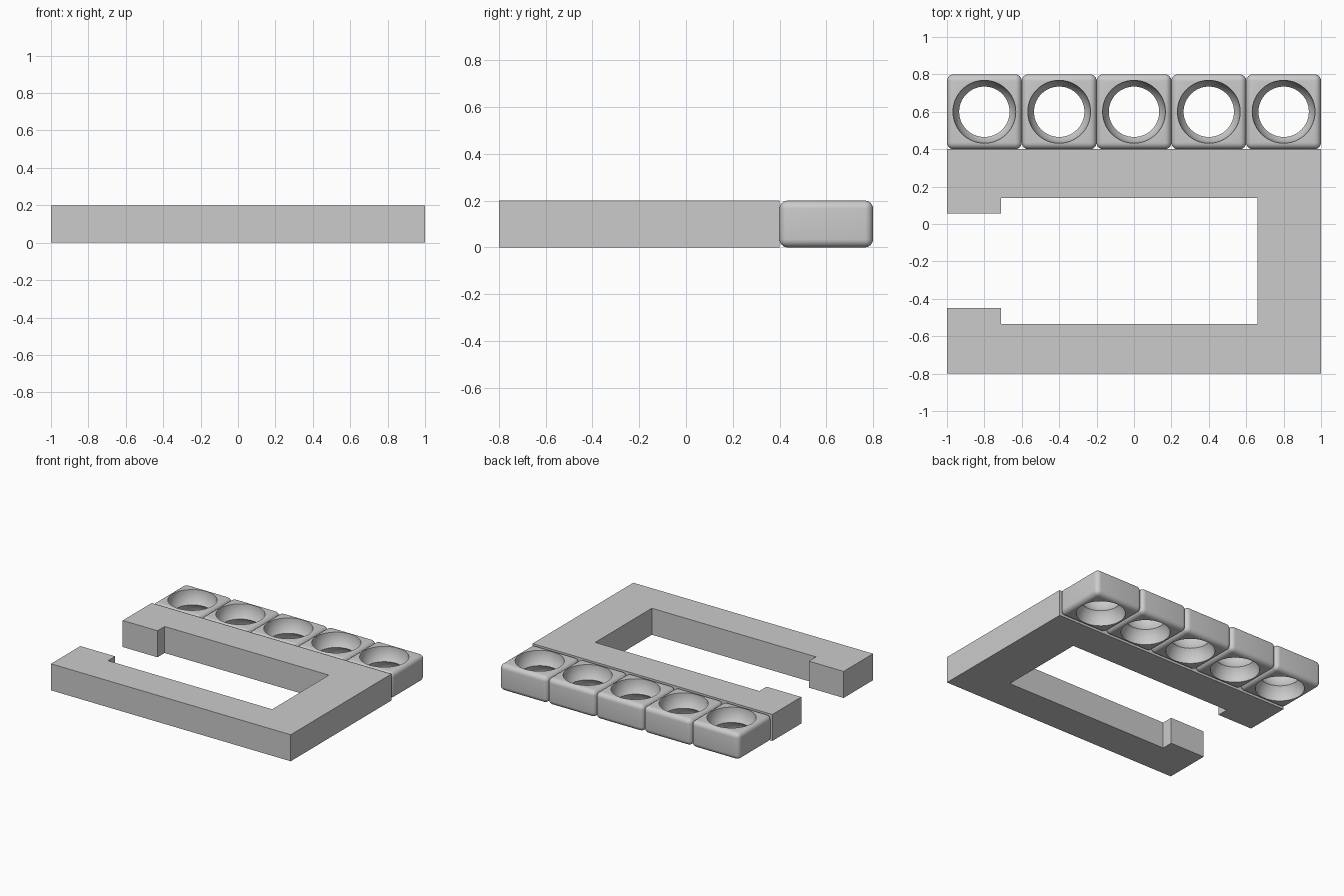
import bpy
import bmesh

old = bpy.data.objects.get("Cube")
if old:
    bpy.data.objects.remove(old, do_unlink=True)

HEIGHT = 0.2

# Single plain grey
grey = bpy.data.materials.new("plain grey")
grey.use_nodes = True
colour = (0.6, 0.6, 0.6, 1)
grey.diffuse_color = colour
grey.node_tree.nodes["Principled BSDF"].inputs["Base Color"].default_value = colour


def add_object(name, bm):
    mesh = bpy.data.meshes.new(name)
    bmesh.ops.recalc_face_normals(bm, faces=bm.faces)
    bm.to_mesh(mesh)
    bm.free()
    mesh.materials.append(grey)
    obj = bpy.data.objects.new(name, mesh)
    bpy.context.collection.objects.link(obj)
    return obj


def activate(obj):
    bpy.ops.object.select_all(action="DESELECT")
    obj.select_set(True)
    bpy.context.view_layer.objects.active = obj


# Open frame: an outline extruded upwards
outline = [(-1, -0.8), (1, -0.8), (1, 0.4), (-1, 0.4), (-1, 0.055),
           (-0.71, 0.055), (-0.71, 0.14), (0.66, 0.14),
           (0.66, -0.535), (-0.71, -0.535), (-0.71, -0.45), (-1, -0.45)]
bm = bmesh.new()
base = bm.faces.new([bm.verts.new((x, y, 0)) for x, y in outline])
top = bmesh.ops.extrude_face_region(bm, geom=[base])["geom"]
bmesh.ops.translate(bm, vec=(0, 0, HEIGHT),
                    verts=[v for v in top if isinstance(v, bmesh.types.BMVert)])
add_object("open_frame", bm)

# Rounded block, hollowed by a round cup from above and from below
bm = bmesh.new()
bmesh.ops.create_cube(bm, size=1)
bmesh.ops.scale(bm, vec=(0.4, 0.4, HEIGHT), verts=bm.verts)
block = add_object("ring_block_1", bm)
bevel = block.modifiers.new("rounded edges", "BEVEL")
bevel.width = 0.035
bevel.segments = 6

cutters = []
for side in (-1, 1):
    bm = bmesh.new()
    bmesh.ops.create_uvsphere(bm, u_segments=64, v_segments=32, radius=0.168)
    bmesh.ops.translate(bm, vec=(0, 0, side * HEIGHT / 2), verts=bm.verts)
    cutter = add_object("cup_cutter", bm)
    cutter.hide_render = True
    cutters.append(cutter)
    cut = block.modifiers.new("cup", "BOOLEAN")
    cut.operation = "DIFFERENCE"
    cut.solver = "EXACT"
    cut.object = cutter

activate(block)
for name in [m.name for m in block.modifiers]:
    bpy.ops.object.modifier_apply(modifier=name)
for cutter in cutters:
    bpy.data.objects.remove(cutter, do_unlink=True)
bpy.ops.object.shade_smooth_by_angle()

# Row of five blocks along the back
block.location = (-0.8, 0.6, HEIGHT / 2)
for i in range(1, 5):
    copy = block.copy()
    copy.name = f"ring_block_{i + 1}"
    copy.location.x = -0.8 + 0.4 * i
    bpy.context.collection.objects.link(copy)
